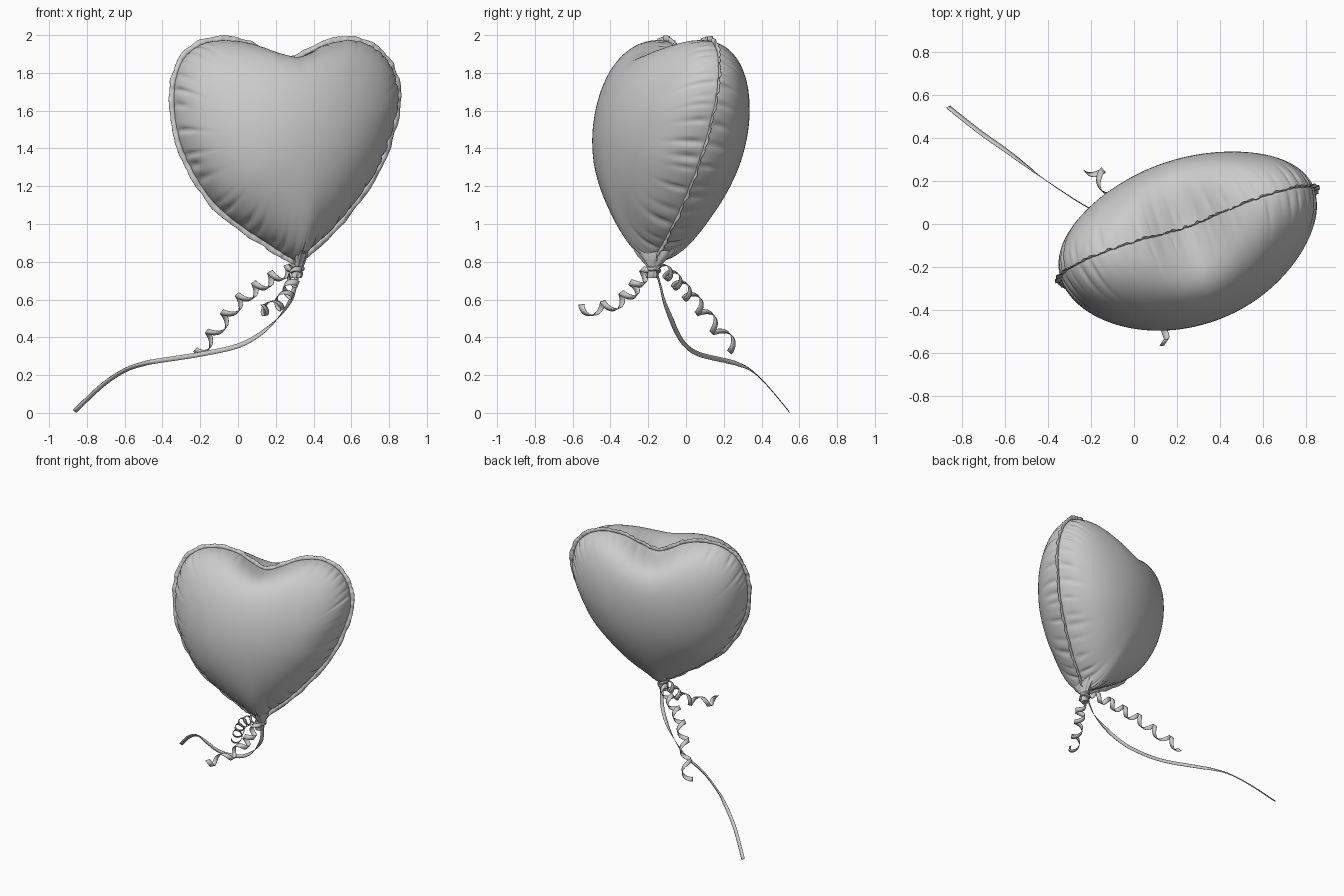
import bpy, math, random
from mathutils import Vector

if "Cube" in bpy.data.objects:
    bpy.data.objects.remove(bpy.data.objects["Cube"])

random.seed(4)


def spline(pts, n, closed=False):
    """Catmull-Rom curve through the points, n samples per span."""
    p = [Vector(q) for q in pts]
    m = len(p)
    get = (lambda i: p[i % m]) if closed else (lambda i: p[max(0, min(m - 1, i))])
    out = []
    for i in range(m if closed else m - 1):
        a, b, c, d = (get(i + k) for k in (-1, 0, 1, 2))
        for j in range(n):
            t = j / n
            out.append(0.5 * (2 * b + (c - a) * t + (2 * a - 5 * b + 4 * c - d) * t * t
                              + (3 * b - a - 3 * c + d) * t ** 3))
    return out if closed else out + [p[-1]]


def make(name, verts, faces, thickness=0, angle=60):
    me = bpy.data.meshes.new(name)
    me.from_pydata([tuple(v) for v in verts], [], faces)
    ob = bpy.data.objects.new(name, me)
    bpy.context.collection.objects.link(ob)
    bpy.ops.object.select_all(action='DESELECT')
    ob.select_set(True)
    bpy.context.view_layer.objects.active = ob
    bpy.ops.object.mode_set(mode='EDIT')
    bpy.ops.mesh.select_all(action='SELECT')
    bpy.ops.mesh.normals_make_consistent(inside=False)
    bpy.ops.object.mode_set(mode='OBJECT')
    bpy.ops.object.shade_smooth_by_angle(angle=math.radians(angle))
    if thickness:
        mod = ob.modifiers.new("thickness", 'SOLIDIFY')
        mod.thickness = thickness
        mod.offset = 0
    return ob


def strip(name, left, right, thickness, closed=False):
    n = len(left)
    faces = [(i, (i + 1) % n, n + (i + 1) % n, n + i) for i in range(n if closed else n - 1)]
    return make(name, left + right, faces, thickness)


# Heart outline as (x, z) in the front view, lying on a leaning, turned plane
HEART = [(.325, .78), (.40, .85), (.52, .96), (.65, 1.12), (.765, 1.30), (.83, 1.48), (.865, 1.65),
         (.845, 1.79), (.785, 1.90), (.69, 1.97), (.58, 1.995), (.45, 1.97), (.34, 1.915), (.25, 1.88),
         (.16, 1.915), (.06, 1.97), (-.07, 1.995), (-.20, 1.975), (-.30, 1.90), (-.35, 1.79),
         (-.365, 1.65), (-.34, 1.46), (-.27, 1.28), (-.15, 1.10), (.0, .97), (.15, .87), (.26, .80)]
NORMAL = Vector((.35, -1, .172)).normalized()
CENTRE = Vector((.25, 1.5))


def on_plane(q, h=0):
    return Vector((q.x, -.076 + .35 * (q.x - .25) + .172 * (q.y - 1.5), q.y)) + NORMAL * h


outer = spline(HEART, 15, True)
N = len(outer)
out_dir = []
for i in range(N):
    t = (outer[(i + 1) % N] - outer[i - 1]).normalized()
    out_dir.append(Vector((t.y, -t.x)))
rim = [outer[i] - out_dir[i] * .025 for i in range(N)]

# Smooth oval (first harmonic of the rim) that the rings relax to at the crown
ca, sa = Vector((0, 0)), Vector((0, 0))
for i, q in enumerate(rim):
    ca += (q - CENTRE) * math.cos(math.tau * i / N) * 2 / N
    sa += (q - CENTRE) * math.sin(math.tau * i / N) * 2 / N
oval = [ca * math.cos(math.tau * i / N) + sa * math.sin(math.tau * i / N) for i in range(N)]


# Balloon body: inflated heart with short pinched wrinkles running in from the seam
def wrinkles():
    w, reach = [0.0] * N, [.2] * N
    p = 0
    while p < N:
        depth, width, length = random.uniform(.006, .028), random.uniform(.9, 1.7), random.uniform(.12, .3)
        for d in range(-6, 7):
            i = (int(p) + d) % N
            fade = .5 if rim[i].y > 1.75 else 1
            w[i] += fade * depth * math.exp(-(d / width) ** 2)
            if abs(d) < 4:
                reach[i] = length
        p += random.uniform(5, 11)
    return w, reach


sides = [wrinkles(), wrinkles()]
K, DEPTH = 56, .38
verts = [on_plane(CENTRE, DEPTH + .01)]
for k in range(1, K):
    t = math.pi * k / K
    lat = abs(math.pi / 2 - t)
    w, reach = sides[k > K // 2]
    relax = math.cos(t) ** 2
    for i in range(N):
        g = math.exp(-(max(0, lat - .12) / reach[i]) ** 2) * min(1, .15 + lat * 7)
        f = 1 - w[i] * g
        ring = (rim[i] - CENTRE).lerp(oval[i], relax)
        verts.append(on_plane(CENTRE + ring * math.sin(t) * f,
                              DEPTH * math.cos(t) * f + .01 * relax))
verts.append(on_plane(CENTRE, -DEPTH + .01))
faces = [(0, 1 + i, 1 + (i + 1) % N) for i in range(N)]
for k in range(K - 2):
    a = 1 + k * N
    faces += [(a + i, a + N + i, a + N + (i + 1) % N, a + (i + 1) % N) for i in range(N)]
a = 1 + (K - 2) * N
faces += [(a + i, len(verts) - 1, a + (i + 1) % N) for i in range(N)]
make("balloon_body", verts, faces, angle=80)

# Flat, slightly crinkled seam around the heart
inner_edge, outer_edge = [], []
for i in range(N):
    wave = .004 * math.sin(i * .5 + 2 * math.sin(i * .13)) + .003 * math.sin(i * 1.3)
    inner_edge.append(on_plane(rim[i] - out_dir[i] * .012))
    outer_edge.append(on_plane(outer[i] + out_dir[i] * .003 * math.sin(i * .4 + math.sin(i * .17)), wave))
strip("seam_flange", inner_edge, outer_edge, .004, True)

# Gathered neck: wide front to back under the tip, pinched at the knot, flared at the end
SEG = 32
profile = [(.86, .03, .10), (.83, .034, .08), (.80, .03, .052), (.775, .025, .03), (.75, .025, .026),
           (.73, .03, .032), (.715, .026, .028), (.72, .004, .004)]
verts = []
for z, rx, ry in profile:
    c = Vector((.325 + (z - .8) * .2, -.172 + (z - .8) * .1, z))
    for s in range(SEG):
        a = math.tau * s / SEG
        q = 1 + .1 * math.cos(8 * a)
        verts.append(c + Vector((q * rx * math.cos(a), q * ry * math.sin(a), 0)))
faces = [(k * SEG + s, k * SEG + (s + 1) % SEG, (k + 1) * SEG + (s + 1) % SEG, (k + 1) * SEG + s)
         for k in range(len(profile) - 1) for s in range(SEG)]
make("neck", verts, faces)

# Knot wrapped around the neck
for j, (z, tilt) in enumerate([(.772, .35), (.757, -.3)]):
    bpy.ops.mesh.primitive_torus_add(location=(.315, -.172, z), rotation=(tilt * .5, tilt, 0),
                                     major_radius=.028, minor_radius=.012,
                                     major_segments=32, minor_segments=10)
    bpy.context.object.name = f"knot_wrap_{j + 1}"
    bpy.ops.object.shade_smooth_by_angle()

# Long trailing ribbon, twisting along its length
path = spline([(.315, -.16, .76), (.30, -.135, .67), (.275, -.115, .59), (.21, -.08, .50), (.12, -.045, .42),
               (0, 0, .355), (-.20, .07, .31), (-.42, .21, .276), (-.50, .27, .26), (-.60, .345, .225),
               (-.72, .43, .145), (-.865, .545, .008)], 8)
left, right = [], []
for i, p in enumerate(path):
    f = i / (len(path) - 1)
    d = (path[min(i + 1, len(path) - 1)] - path[max(i - 1, 0)]).normalized()
    hint = Vector((1, .3, 0)).lerp(Vector((0, .1, 1)), min(1, f * 1.9))
    if f > .6:
        hint = Vector((0, .1, 1)).lerp(Vector((-1, 0, .1)), min(1, (f - .6) / .25))
    w = (hint - d * hint.dot(d)).normalized() * .0125
    left.append(p + w)
    right.append(p - w)
strip("long_ribbon", left, right, .003)


# Curled ribbons: flat bands wound in a helix along a bent path
def curl(name, pts, turns, radius, phase):
    path = spline(pts, 40)
    n = len(path)
    left, right = [], []
    for i, p in enumerate(path):
        f = i / (n - 1)
        d = (path[min(i + 1, n - 1)] - path[max(i - 1, 0)]).normalized()
        u = d.cross(Vector((0, 0, 1))).normalized()
        v = d.cross(u)
        a = phase + math.tau * turns * f
        r = radius * min(1, .2 + f * 6)
        c = p + (u * math.cos(a) + v * math.sin(a)) * r
        left.append(c + d * .018)
        right.append(c - d * .018)
    strip(name, left, right, .003)


curl("curled_ribbon_back", [(.31, -.16, .77), (.22, -.09, .735), (.11, -.03, .67), (0, .05, .585),
                            (-.10, .15, .46), (-.20, .265, .335)], 6.5, .035, 0)
curl("curled_ribbon_front", [(.32, -.18, .77), (.29, -.25, .70), (.26, -.30, .63), (.20, -.41, .565),
                             (.115, -.54, .545)], 4.5, .034, 1)
